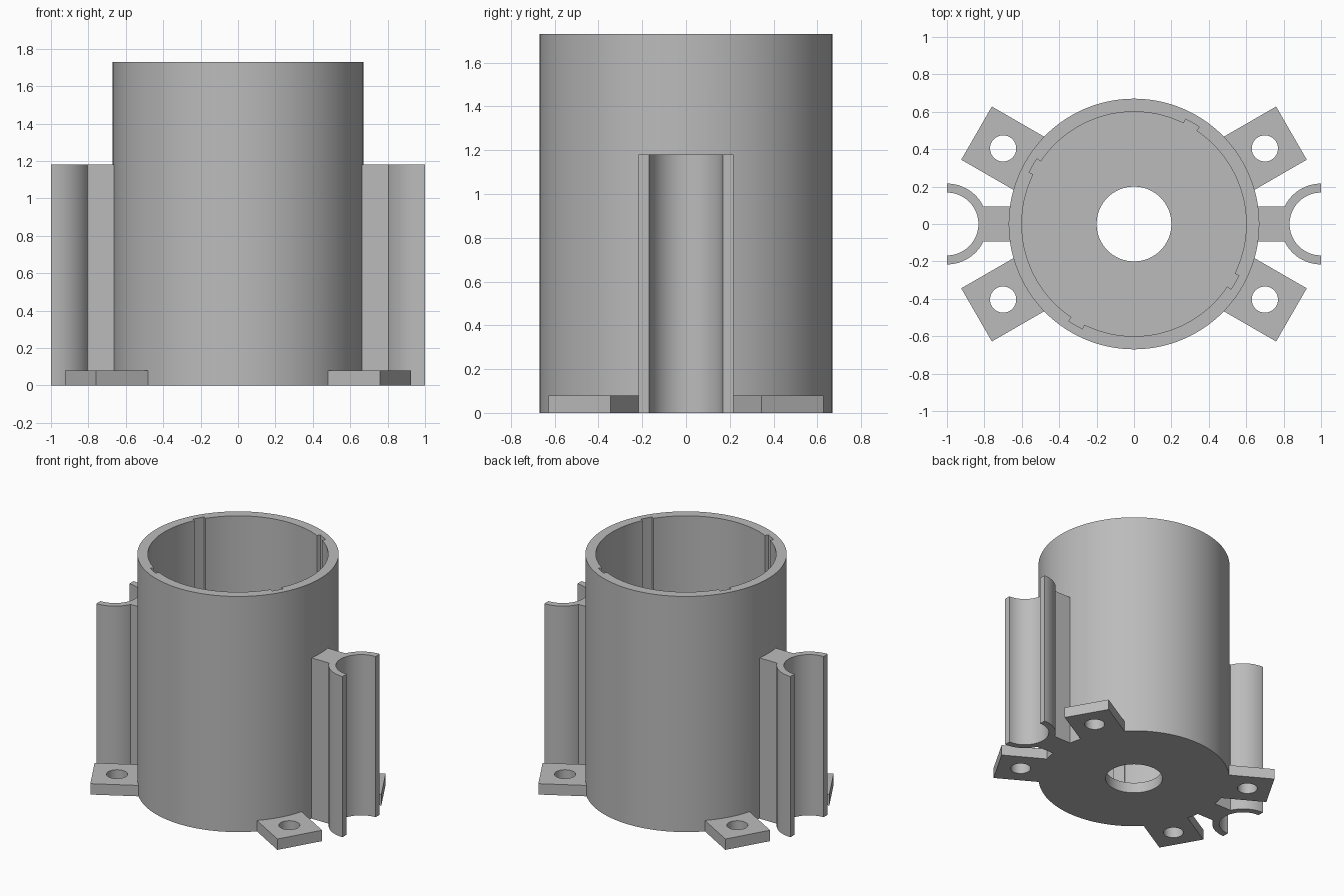
import bpy
import bmesh
from math import cos, sin, pi, radians, sqrt, asin
from mathutils import Matrix

cube = bpy.data.objects.get("Cube")
if cube:
    bpy.data.objects.remove(cube, do_unlink=True)

HEIGHT, OUTER, INNER = 1.73, 0.67, 0.6
BASE = 0.08            # floor and foot thickness
CLIP_HEIGHT = 1.18

grey = bpy.data.materials.new("plain grey")
grey.use_nodes = True
colour = (0.5, 0.5, 0.5, 1)
grey.diffuse_color = colour
grey.node_tree.nodes["Principled BSDF"].inputs["Base Color"].default_value = colour


def arc(radius, start, end, steps, cx=0.0):
    """Points along an arc, both ends included."""
    angles = [start + (end - start) * i / steps for i in range(steps + 1)]
    return [(cx + radius * cos(a), radius * sin(a)) for a in angles]


def circle(radius, sides, cx=0.0):
    return arc(radius, 0, 2 * pi, sides, cx)[:-1]


def prism(name, outline, z0, z1, turn=0.0):
    """Upright solid with the given outline, turned about the z axis."""
    bm = bmesh.new()
    face = bm.faces.new([bm.verts.new((x, y, z0)) for x, y in outline])
    grown = bmesh.ops.extrude_face_region(bm, geom=[face])
    top = [v for v in grown["geom"] if isinstance(v, bmesh.types.BMVert)]
    bmesh.ops.translate(bm, verts=top, vec=(0, 0, z1 - z0))
    bmesh.ops.recalc_face_normals(bm, faces=bm.faces)
    bm.transform(Matrix.Rotation(turn, 4, 'Z'))
    mesh = bpy.data.meshes.new(name)
    bm.to_mesh(mesh)
    bm.free()
    mesh.materials.append(grey)
    obj = bpy.data.objects.new(name, mesh)
    bpy.context.collection.objects.link(obj)
    return obj


def combine(target, tool, operation):
    """Bake a boolean into the target and drop the tool."""
    mod = target.modifiers.new("join", 'BOOLEAN')
    mod.operation, mod.solver, mod.object = operation, 'EXACT', tool
    graph = bpy.context.evaluated_depsgraph_get()
    result = bpy.data.meshes.new_from_object(target.evaluated_get(graph))
    target.modifiers.clear()
    target.data = result
    bpy.data.objects.remove(tool, do_unlink=True)


# Round body
body = prism("cup_holder", circle(OUTER, 120), 0, HEIGHT)

# Four drilled mounting feet
for angle in (30, 150, 210, 330):
    turn = radians(angle)
    foot = prism("foot", [(0.64, -0.164), (0.972, -0.164), (0.972, 0.164), (0.64, 0.164)],
                 0, BASE, turn)
    hole = prism("foot_hole", circle(0.07, 40, 0.808), -0.1, BASE + 0.1, turn)
    combine(foot, hole, 'DIFFERENCE')
    combine(body, foot, 'UNION')

# Half-round side clips on short arms
clip_out, clip_in, arm = 0.216, 0.168, 0.094
meet = pi - asin(arm / clip_out)
upper = arc(clip_out, pi / 2, meet, 16, 1.0) + [(0.64, arm)]
lower = [(x, -y) for x, y in reversed(upper)]
clip_outline = upper + lower + arc(clip_in, 1.5 * pi, 0.5 * pi, 36, 1.0)
for turn in (0, pi):
    combine(body, prism("clip", clip_outline, 0, CLIP_HEIGHT, turn), 'UNION')

# Cavity with four upright grooves in its wall
cavity_outline = []
half = 0.04 / INNER
for quarter in range(4):
    mid = radians(60 + 90 * quarter)
    cavity_outline += arc(INNER + 0.025, mid - half, mid + half, 2)
    cavity_outline += arc(INNER, mid + half, mid + pi / 2 - half, 28)
combine(body, prism("cavity", cavity_outline, BASE, HEIGHT + 0.1), 'DIFFERENCE')

# Hole in the floor
combine(body, prism("floor_hole", circle(0.2, 64), -0.1, BASE + 0.1), 'DIFFERENCE')

# Smooth the round walls, keep the corners sharp
bpy.ops.object.select_all(action='DESELECT')
body.select_set(True)
bpy.context.view_layer.objects.active = body
bpy.ops.object.shade_smooth_by_angle(angle=radians(25))
